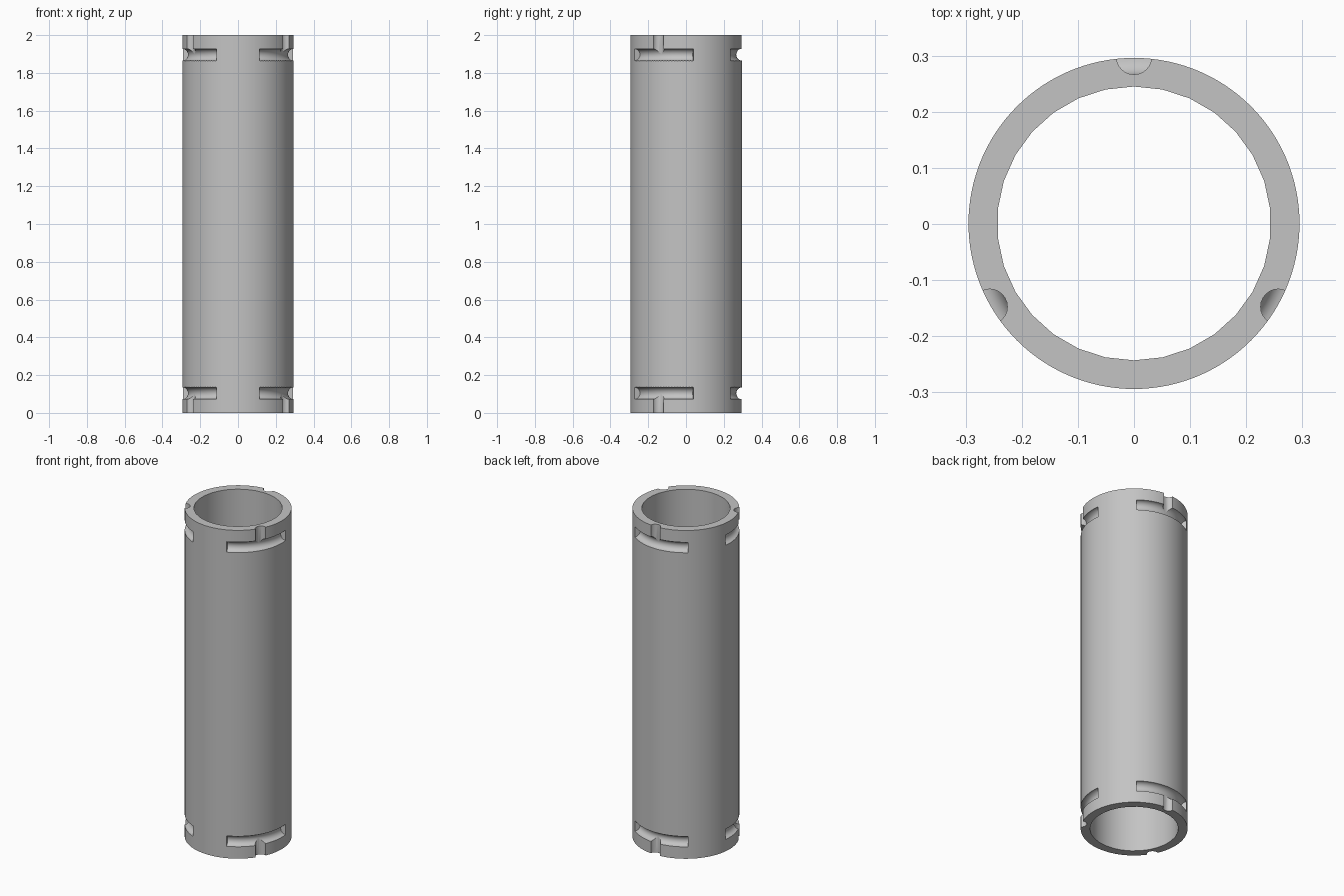
import bpy, bmesh
from math import pi, radians, cos, sin
from mathutils import Matrix, Vector

if "Cube" in bpy.data.objects:
    bpy.data.objects.remove(bpy.data.objects["Cube"], do_unlink=True)

HEIGHT, OUTER, INNER = 2.0, 0.295, 0.244
GROOVE, GROOVE_Z, GROOVE_R = 0.032, 0.104, 0.297
CENTRE_Y = 0.001

grey = bpy.data.materials.new("plain grey")
grey.use_nodes = True
colour = (0.55, 0.55, 0.55, 1)
grey.diffuse_color = colour
grey.node_tree.nodes["Principled BSDF"].inputs["Base Color"].default_value = colour


def make_object(name, bm):
    bmesh.ops.recalc_face_normals(bm, faces=bm.faces)
    mesh = bpy.data.meshes.new(name)
    bm.to_mesh(mesh)
    bm.free()
    mesh.materials.append(grey)
    obj = bpy.data.objects.new(name, mesh)
    bpy.context.collection.objects.link(obj)
    return obj


def cylinder(name, radius, z0, z1, sides, x=0, y=0):
    bm = bmesh.new()
    bmesh.ops.create_cone(bm, cap_ends=True, segments=sides, radius1=radius, radius2=radius,
                          depth=z1 - z0, matrix=Matrix.Translation((x, y, (z0 + z1) / 2)))
    return make_object(name, bm)


def arc_cutter(name, angle, z):
    # Round section swept around the tube axis, with flat ends
    bm = bmesh.new()
    section = [bm.verts.new((GROOVE_R + GROOVE * cos(t), 0, z + GROOVE * sin(t)))
               for t in (2 * pi * i / 24 for i in range(24))]
    face = bm.faces.new(section)
    bmesh.ops.rotate(bm, verts=section, cent=(0, 0, 0),
                     matrix=Matrix.Rotation(angle - radians(37.5), 3, "Z"))
    start = bmesh.ops.duplicate(bm, geom=[face] + list(face.edges) + section)
    bmesh.ops.spin(bm, geom=[g for g in start["geom"]], cent=(0, 0, 0),
                   axis=Vector((0, 0, 1)), angle=radians(75), steps=25, use_duplicate=False)
    bmesh.ops.remove_doubles(bm, verts=bm.verts, dist=1e-5)
    return make_object(name, bm)


def cut(target, cutter):
    mod = target.modifiers.new("cut", "BOOLEAN")
    mod.operation, mod.solver, mod.object = "DIFFERENCE", "EXACT", cutter
    bpy.context.view_layer.objects.active = target
    bpy.ops.object.modifier_apply(modifier=mod.name)
    bpy.data.objects.remove(cutter, do_unlink=True)


# Hollow tube
tube = cylinder("tube", OUTER, 0, HEIGHT, 120)
cut(tube, cylinder("bore_cutter", INNER, -0.1, HEIGHT + 0.1, 30))

# Three locking slots at each end, each entered by a notch from the rim
for end in (0, 1):
    z = HEIGHT - GROOVE_Z if end else GROOVE_Z
    low, high = (z, HEIGHT + 0.05) if end else (-0.05, z)
    for k in range(3):
        a = radians(90 + 120 * k)
        cut(tube, arc_cutter("slot_cutter", a, z))
        cut(tube, cylinder("notch_cutter", GROOVE - 0.0005, low, high, 24,
                           GROOVE_R * cos(a), GROOVE_R * sin(a)))

tube.location.y = CENTRE_Y
bpy.ops.object.select_all(action="DESELECT")
tube.select_set(True)
bpy.context.view_layer.objects.active = tube
bpy.ops.object.shade_smooth_by_angle(angle=radians(30))
